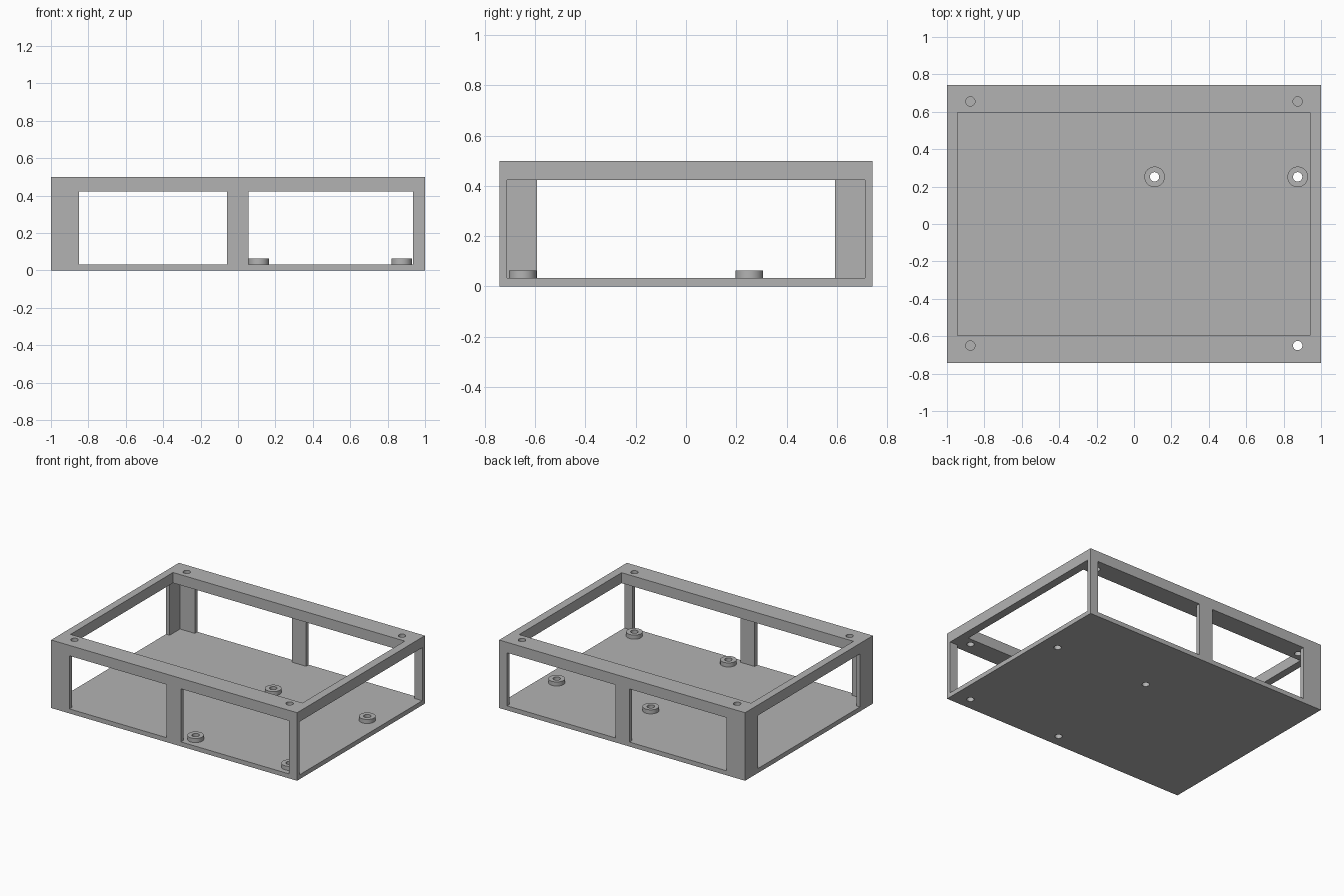
import bpy
import bmesh
from mathutils import Matrix, Vector

cube = bpy.data.objects.get("Cube")
if cube:
    bpy.data.objects.remove(cube, do_unlink=True)

# Overall sizes
HX, HY, TOP = 1.0, 0.742, 0.5
WALL, FLOOR, RIM = 0.03, 0.033, 0.423
HOLE, BOSS, BOSS_TOP = 0.025, 0.055, 0.063

grey = bpy.data.materials.new("plain_grey")
grey.use_nodes = True
grey.diffuse_color = (0.45, 0.45, 0.45, 1)
grey.node_tree.nodes["Principled BSDF"].inputs["Base Color"].default_value = grey.diffuse_color


def finish(name, bm):
    mesh = bpy.data.meshes.new(name)
    bm.to_mesh(mesh)
    bm.free()
    mesh.materials.append(grey)
    obj = bpy.data.objects.new(name, mesh)
    bpy.context.collection.objects.link(obj)
    return obj


def box(name, x, y, z):
    bm = bmesh.new()
    lo, hi = Vector((x[0], y[0], z[0])), Vector((x[1], y[1], z[1]))
    place = Matrix.Translation((lo + hi) / 2) @ Matrix.Diagonal((*(hi - lo), 1))
    bmesh.ops.create_cube(bm, size=1, matrix=place)
    return finish(name, bm)


def cylinder(name, x, y, radius, z):
    bm = bmesh.new()
    bmesh.ops.create_cone(bm, cap_ends=True, segments=32, radius1=radius, radius2=radius,
                          depth=z[1] - z[0],
                          matrix=Matrix.Translation((x, y, sum(z) / 2)))
    return finish(name, bm)


def cut(obj, cutter):
    mod = obj.modifiers.new("cut", 'BOOLEAN')
    mod.operation, mod.solver, mod.object = 'DIFFERENCE', 'EXACT', cutter
    bpy.context.view_layer.objects.active = obj
    bpy.ops.object.modifier_apply(modifier=mod.name)
    bpy.data.objects.remove(cutter, do_unlink=True)


def smooth(obj):
    bpy.ops.object.select_all(action='DESELECT')
    obj.select_set(True)
    bpy.context.view_layer.objects.active = obj
    bpy.ops.object.shade_smooth_by_angle(angle=0.6)


# Open tray: hollow under the rim, then the top opening
frame = box("tray_frame", (-HX, HX), (-HY, HY), (0, TOP))
inner_y = HY - WALL
span = (FLOOR, RIM)
cut(frame, box("hollow", (WALL - HX, HX - WALL), (-inner_y, inner_y), span))
cut(frame, box("top_opening", (-0.945, 0.94), (-0.595, 0.595), (0.2, 0.7)))

# Front and back windows, then the two end windows
for x in ((-0.85, -0.06), (0.055, 0.935)):
    cut(frame, box("window", x, (-1, 1), span))
cut(frame, box("left_window", (0.5, 1.2), (-inner_y, inner_y), span))
cut(frame, box("right_window", (-1.2, -0.5), (-0.592, 0.592), span))

# Screw holes through the rim corners
for x in (-0.875, 0.875):
    for y in (-0.65, 0.655):
        cut(frame, cylinder("rim_drill", x, y, HOLE, (0.3, 0.7)))

# Drilled standoffs on the floor
for x, side in ((0.11, "inner"), (0.875, "outer")):
    for y, end in ((-0.65, "front"), (0.252, "back")):
        cut(frame, cylinder("floor_drill", x, y, HOLE, (-0.1, 0.1)))
        standoff = cylinder(f"{end}_{side}_standoff", x, y, BOSS, (FLOOR, BOSS_TOP))
        cut(standoff, cylinder("standoff_drill", x, y, HOLE, (-0.1, 0.2)))
        smooth(standoff)
smooth(frame)
